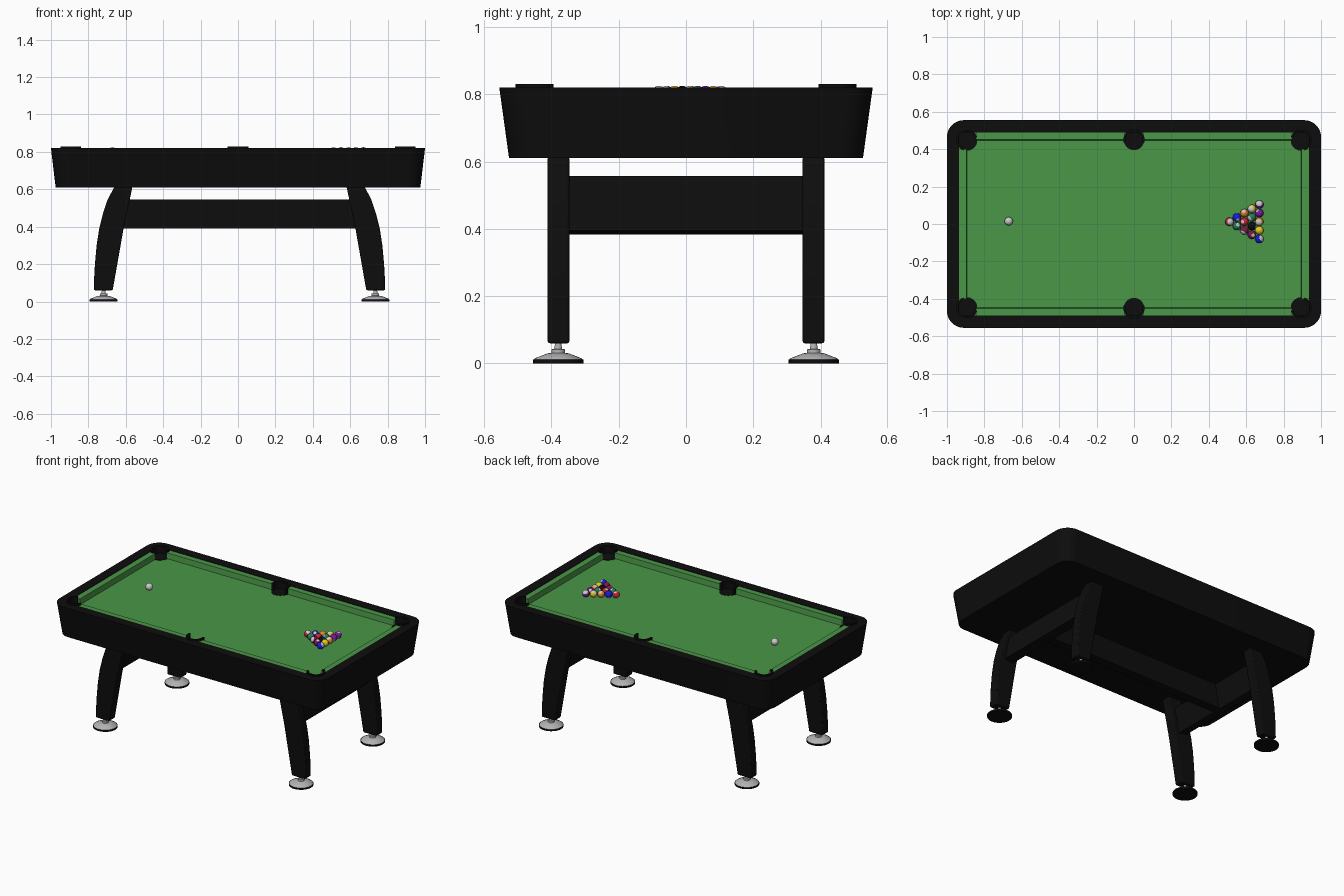
import bpy, bmesh, math, random
from mathutils import Matrix, Vector

random.seed(4)
cube = bpy.data.objects.get("Cube")
if cube:
    bpy.data.objects.remove(cube, do_unlink=True)


def material(name, colour, rough=0.6):
    m = bpy.data.materials.new(name)
    m.use_nodes = True
    m.diffuse_color = (*colour, 1)
    bsdf = m.node_tree.nodes["Principled BSDF"]
    bsdf.inputs["Base Color"].default_value = (*colour, 1)
    bsdf.inputs["Roughness"].default_value = rough
    return m


BLACK = material("black", (0.004, 0.004, 0.004))
FELT = material("green_felt", (0.07, 0.31, 0.065), 0.9)
STEEL = material("steel", (0.45, 0.45, 0.45), 0.3)
WHITE = material("ball_white", (0.6, 0.6, 0.6), 0.3)
HUES = {
    "red": (0.6, 0.02, 0.03), "blue": (0.01, 0.01, 0.8), "green": (0.02, 0.2, 0.1),
    "orange": (0.75, 0.25, 0.03), "maroon": (0.2, 0.01, 0.06),
    "purple": (0.2, 0.01, 0.35), "yellow": (0.8, 0.6, 0.01),
}
BALL = {k: material("ball_" + k, c, 0.3) for k, c in HUES.items()}
BALL["black"] = BLACK


def finish(name, bm, *mats, bevel=0):
    """Turn a bmesh into a shaded object."""
    bmesh.ops.recalc_face_normals(bm, faces=bm.faces)
    mesh = bpy.data.meshes.new(name)
    bm.to_mesh(mesh)
    bm.free()
    obj = bpy.data.objects.new(name, mesh)
    bpy.context.collection.objects.link(obj)
    for m in mats:
        mesh.materials.append(m)
    bpy.ops.object.select_all(action="DESELECT")
    obj.select_set(True)
    bpy.context.view_layer.objects.active = obj
    bpy.ops.object.shade_smooth_by_angle(angle=math.radians(32))
    if bevel:
        mod = obj.modifiers.new("bevel", "BEVEL")
        mod.width, mod.segments = bevel, 2
    return obj


def loft(name, rings, mat, closed=False, bevel=0):
    """Skin a list of equal-length rings; cap the ends or join them up."""
    bm = bmesh.new()
    loops = [[bm.verts.new(p) for p in ring] for ring in rings]
    n = len(loops[0])
    pairs = list(zip(loops, loops[1:]))
    if closed:
        pairs.append((loops[-1], loops[0]))
    else:
        bm.faces.new(loops[0])
        bm.faces.new(loops[-1])
    for a, b in pairs:
        for i in range(n):
            j = (i + 1) % n
            bm.faces.new((a[i], a[j], b[j], b[i]))
    return finish(name, bm, mat, bevel=bevel)


def rounded_rect(hx, hy, r, z, steps=8):
    pts = []
    for k, (sx, sy) in enumerate([(1, 1), (-1, 1), (-1, -1), (1, -1)]):
        for i in range(steps + 1):
            a = (k + i / steps) * math.pi / 2
            pts.append((sx * (hx - r) + r * math.cos(a), sy * (hy - r) + r * math.sin(a), z))
    return pts


def circle(r, z, centre, n=32):
    return [(centre[0] + r * math.cos(math.tau * i / n),
             centre[1] + r * math.sin(math.tau * i / n), z) for i in range(n)]


def turned(name, profile, centre, mat, n=32):
    return loft(name, [circle(r, z, centre, n) for r, z in profile], mat)


def box(name, size, centre, mat, tilt=0):
    bm = bmesh.new()
    bmesh.ops.create_cube(bm, size=1, matrix=Matrix.Translation(centre)
                          @ Matrix.Rotation(tilt, 4, "Y") @ Matrix.Diagonal((*size, 1)))
    return finish(name, bm, mat)


# Tapered cabinet with a rail around the sunken bed
BED, RIM = 0.78, 0.82
loft("cabinet", [rounded_rect(0.975, 0.526, 0.08, 0.61), rounded_rect(1, 0.555, 0.09, RIM),
                 rounded_rect(0.935, 0.49, 0.03, RIM), rounded_rect(0.935, 0.49, 0.03, BED - 0.01)], BLACK)
loft("bed", [rounded_rect(0.936, 0.491, 0.03, z) for z in (BED - 0.015, BED)], FELT)


# Cushions between the pockets
def cushion(name, start, end, inward):
    start, end, inward = Vector(start), Vector(end), Vector(inward)
    section = [(0, BED - 0.005), (0.043, BED - 0.005), (0.039, RIM - 0.003), (0, RIM - 0.003)]
    loft(name, [[p + inward * d + Vector((0, 0, z)) for d, z in section]
                for p in (start, end)], FELT)


for s, side in ((-1, "front"), (1, "back")):
    for t, hand in ((-1, "right"), (1, "left")):
        cushion(f"cushion_{side}_{hand}", (t * 0.05, s * 0.49, 0), (t * 0.845, s * 0.49, 0), (0, -s, 0))
for t, hand in ((-1, "right"), (1, "left")):
    cushion(f"cushion_end_{hand}", (t * 0.935, -0.4, 0), (t * 0.935, 0.4, 0), (-t, 0, 0))


# Pockets: a curved wall open towards the bed, and a dark floor
def pocket(name, x, y, facing, gap):
    rings = []
    for i in range(25):
        a = facing + gap / 2 + (math.tau - gap) * i / 24
        rings.append([(x + r * math.cos(a), y + r * math.sin(a), z)
                      for r, z in ((0.046, BED), (0.057, BED), (0.057, 0.83), (0.046, 0.83))])
    loft(name + "_wall", rings, BLACK)
    turned(name + "_floor", [(0.055, BED - 0.005), (0.055, BED + 0.002)], (x, y), BLACK)


for s, side in ((-1, "front"), (1, "back")):
    pocket(f"pocket_{side}_middle", 0, s * 0.45, -s * math.pi / 2, math.radians(150))
    for t, hand in ((-1, "right"), (1, "left")):
        pocket(f"pocket_{side}_{hand}", t * 0.893, s * 0.447, math.atan2(-s, -t), math.radians(130))

# Curved legs with levelling feet
LEG = [(0.678, 0.06), (0.778, 0.06), (0.777, 0.13), (0.773, 0.2), (0.764, 0.3), (0.75, 0.39),
       (0.73, 0.47), (0.705, 0.545), (0.668, 0.615), (0.572, 0.615), (0.62, 0.39)]
SHIFT = 0.008
for t, hand in ((-1, "right"), (1, "left")):
    for s, side in ((-1, "front"), (1, "back")):
        tag = f"{side}_{hand}"
        loft("leg_" + tag, [[(t * x + SHIFT, s * y, z) for x, z in LEG] for y in (0.347, 0.411)],
             BLACK, bevel=0.006)
        c = (t * 0.727 + SHIFT, s * 0.38)
        turned("foot_pad_" + tag, [(0.075, 0), (0.075, 0.011)], c, BLACK)
        turned("foot_cone_" + tag, [(0.073, 0.011), (0.07, 0.015), (0.032, 0.03), (0.02, 0.031),
                                    (0.02, 0.042), (0.012, 0.043), (0.008, 0.065)], c, STEEL)
    # Tilted cross beam between the legs of each end
    box("cross_beam_" + hand, (0.06, 0.72, 0.165), (t * 0.665 + SHIFT, 0, 0.47), BLACK, -t * 0.19)

# Long central beam
box("long_beam", (1.3, 0.06, 0.155), (SHIFT, 0, 0.468), BLACK)


# Balls: solids, and stripes with white caps
R = 0.0225


def ball(name, x, y, colour=None, striped=False):
    bm = bmesh.new()
    bmesh.ops.create_uvsphere(bm, u_segments=20, v_segments=14, radius=R)
    for f in bm.faces:
        h = abs(f.calc_center_median().z) / R
        f.material_index = int(h > 0.55 if striped else h > 0.93)
    spin = Matrix.Rotation(random.uniform(0, math.tau), 4, "Z") @ Matrix.Rotation(random.uniform(0.3, 1.4), 4, "X")
    bmesh.ops.transform(bm, verts=bm.verts, matrix=Matrix.Translation((x, y, BED + R)) @ spin)
    finish(name, bm, BALL.get(colour, WHITE), WHITE)


RACK = [["red*"], ["green", "blue"], ["maroon*", "red", "orange"],
        ["maroon", "black", "green*", "yellow*"],
        ["blue*", "yellow", "orange*", "purple", "purple*"]]
for row, colours in enumerate(RACK):
    for i, c in enumerate(colours):
        ball(f"ball_{row}_{i}", 0.51 + row * 0.04, 0.012 + (i - row / 2) * 0.0462,
             c.strip("*"), c.endswith("*"))
ball("cue_ball", -0.67, 0.015)
